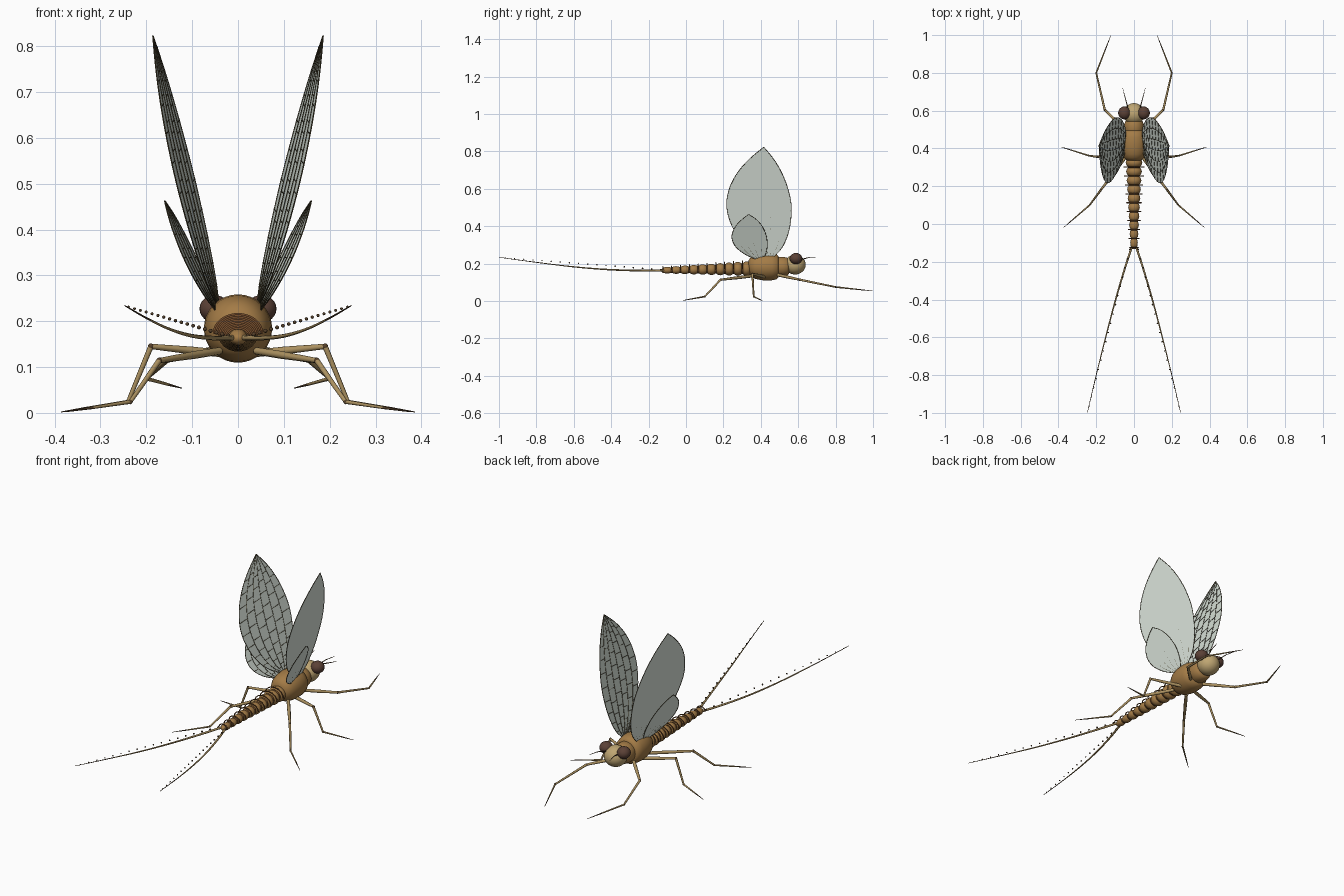
import bpy, bmesh, math
from mathutils import Vector

if "Cube" in bpy.data.objects:
    bpy.data.objects.remove(bpy.data.objects["Cube"])


def material(name, rgb):
    m = bpy.data.materials.new(name)
    m.diffuse_color = (*rgb, 1)
    m.use_nodes = True
    m.node_tree.nodes["Principled BSDF"].inputs["Base Color"].default_value = m.diffuse_color
    return m


BODY = material("body brown", (0.37, 0.20, 0.062))
HEAD = material("head tan", (0.52, 0.38, 0.17))
LEG = material("leg tan", (0.42, 0.29, 0.12))
EYE = material("eye dark brown", (0.105, 0.053, 0.037))
BAND = material("band red brown", (0.18, 0.075, 0.025))
DARK = material("claw dark brown", (0.09, 0.05, 0.022))
VEIN = material("vein dark olive", (0.085, 0.068, 0.032))
FILM = material("wing grey green", (0.73, 0.80, 0.73))


def finish(name, bm, mat, smooth=True):
    bmesh.ops.recalc_face_normals(bm, faces=bm.faces)
    me = bpy.data.meshes.new(name)
    bm.to_mesh(me)
    bm.free()
    me.materials.append(mat)
    ob = bpy.data.objects.new(name, me)
    bpy.context.collection.objects.link(ob)
    for p in me.polygons:
        p.use_smooth = smooth
    return ob


def ellipsoid(name, loc, size, mat, seg=24):
    bm = bmesh.new()
    bmesh.ops.create_uvsphere(bm, u_segments=seg, v_segments=seg // 2, radius=1)
    for v in bm.verts:
        v.co = Vector(loc) + Vector(a * b for a, b in zip(v.co, size))
    return finish(name, bm, mat)


def lathe(name, profile, zc, mat, seg=32, flat=1.0):
    """Closed body of rings along y; profile rows are (y, radius)."""
    bm = bmesh.new()
    rings = []
    for y, r in profile:
        rings.append([bm.verts.new((r * math.cos(a), y, zc + flat * r * math.sin(a)))
                      for a in (2 * math.pi * i / seg for i in range(seg))])
    for a, b in zip(rings, rings[1:]):
        for i in range(seg):
            j = (i + 1) % seg
            bm.faces.new((a[i], a[j], b[j], b[i]))
    bm.faces.new(rings[0])
    bm.faces.new(rings[-1])
    return finish(name, bm, mat)


def tubes(name, paths, depth, mat, res=2):
    """Tapered tubes; every path is a list of (point, radius factor)."""
    cu = bpy.data.curves.new(name, 'CURVE')
    cu.dimensions = '3D'
    cu.bevel_depth = depth
    cu.bevel_resolution = res
    cu.use_fill_caps = True
    for path in paths:
        sp = cu.splines.new('POLY')
        sp.points.add(len(path) - 1)
        for q, (p, r) in zip(sp.points, path):
            q.co = (*p, 1)
            q.radius = r
    cu.materials.append(mat)
    ob = bpy.data.objects.new(name, cu)
    bpy.context.collection.objects.link(ob)
    bpy.ops.object.select_all(action='DESELECT')
    ob.select_set(True)
    bpy.context.view_layer.objects.active = ob
    bpy.ops.object.convert(target='MESH')
    return ob


def smooth_row(rows, t):
    """Catmull-Rom sample of a table, t in 0..1."""
    f = t * (len(rows) - 1)
    i = min(int(f), len(rows) - 2)
    f -= i
    a, b, c, d = (Vector(rows[max(0, min(k, len(rows) - 1))]) for k in range(i - 1, i + 3))
    return 0.5 * (2 * b + (c - a) * f + (2 * a - 5 * b + 4 * c - d) * f * f
                  + (3 * b - a - 3 * c + d) * f ** 3)


# Thorax and collar
lathe("thorax", [(0.335, 0.035), (0.35, 0.054), (0.37, 0.065), (0.40, 0.072), (0.43, 0.0745),
                 (0.46, 0.073), (0.485, 0.067), (0.495, 0.055)], 0.184, BODY)
lathe("collar", [(0.485, 0.048), (0.495, 0.052), (0.52, 0.052), (0.54, 0.048), (0.55, 0.04)],
      0.184, BODY)

# Abdomen beads, a dark groove ring in each seam and a raised arc over its top
N = 10
arcs = []
for i in range(N):
    t = i / (N - 1)
    y, z = 0.325 - 0.425 * t, 0.173 - 0.008 * t
    r = 0.044 - 0.024 * t
    ellipsoid(f"abdomen_segment_{i + 1}", (0, y, z), (r, 0.031, r * 0.9), BODY)
    s = y - 0.0236
    if i < N - 1:
        lathe(f"abdomen_groove_{i + 1}", [(s - 0.004, 0.72 * r), (s + 0.004, 0.75 * r)],
              z, BAND, 24, 0.9)
    arcs.append([((1.2 * r * math.cos(a), s, z + 0.97 * r * math.sin(a)), 1)
                 for a in (math.pi * k / 16 for k in range(17))])
tubes("abdomen_bands", arcs, 0.0027, BAND, 1)
ellipsoid("abdomen_tip", (0, -0.115, 0.163), (0.016, 0.018, 0.014), BODY)

# Head
ellipsoid("head", (0, 0.583, 0.195), (0.056, 0.057, 0.053), HEAD, 32)
tubes("mouth_line", [[((0.02 * s, 0.634 - 0.006 * s * s, 0.184 - 0.006 * (1 - s * s)), 1)
                      for s in (-1, -0.5, 0, 0.5, 1)]], 0.0018, DARK, 1)

# Leg joints: hip, knee, ankle, toe
LEGS = {
    "front": [(0.04, 0.49, 0.14), (0.155, 0.605, 0.115), (0.20, 0.80, 0.075), (0.123, 0.997, 0.054)],
    "middle": [(0.04, 0.42, 0.13), (0.19, 0.355, 0.145), (0.24, 0.362, 0.024), (0.386, 0.408, 0.002)],
    "hind": [(0.04, 0.36, 0.135), (0.172, 0.185, 0.114), (0.235, 0.10, 0.024), (0.372, -0.018, 0.003)],
}
# Wing outline rows (z, trailing y, leading y), x slope by height, x slope by depth, columns, rows
WINGS = {
    "fore": ([(0.225, 0.44, 0.455), (0.28, 0.345, 0.51), (0.35, 0.277, 0.543), (0.43, 0.234, 0.56),
              (0.52, 0.217, 0.562), (0.61, 0.235, 0.542), (0.69, 0.278, 0.51), (0.76, 0.34, 0.468),
              (0.822, 0.414, 0.417)], 0.234, 0.12, 6, 11),
    "hind": ([(0.217, 0.39, 0.405), (0.25, 0.315, 0.426), (0.295, 0.262, 0.434), (0.345, 0.245, 0.43),
              (0.395, 0.262, 0.41), (0.435, 0.298, 0.378), (0.462, 0.333, 0.337)], 0.44, 0.15, 5, 6),
}


def wing(name, side, rows, lean, twist, cols, bands):
    def point(u, v, lift=0.0):
        z, y0, y1 = smooth_row(rows, u)
        y = y0 + (y1 - y0) * v
        x = 0.05 + (z - 0.235) * lean + (0.40 - y) * twist - lift
        return Vector((side * x, y, z))

    # Membrane sheet
    bm = bmesh.new()
    nu, nv = 36, 10
    grid = [[bm.verts.new(point(i / nu, j / nv)) for j in range(nv + 1)] for i in range(nu + 1)]
    for i in range(nu):
        for j in range(nv):
            bm.faces.new((grid[i][j], grid[i][j + 1], grid[i + 1][j + 1], grid[i + 1][j]))
    finish(name + "_membrane", bm, FILM)

    # Rim, lengthwise veins and staggered cross veins on the inner face
    rim = [(point(i / nu, 0), 1) for i in range(nu + 1)]
    rim += [(point(i / nu, 1), 1) for i in range(nu, -1, -1)]
    tubes(name + "_rim", [rim], 0.0016, VEIN, 1)
    lift = 0.0011
    veins = [[(point(i / nu, c / cols, lift), 1.25 - 0.5 * i / nu) for i in range(nu + 1)]
             for c in range(1, cols)]
    for c in range(cols):
        for b in range(1, bands):
            u = (b + (0.25 if c % 2 else -0.15)) / bands
            veins.append([(point(u, c / cols, lift), 1),
                          (point(u + 0.01, (c + 1) / cols, lift), 1)])
    tubes(name + "_veins", veins, 0.00105, VEIN, 1)


for side, tag in ((-1, "left"), (1, "right")):
    def m(p):
        return Vector((side * p[0], p[1], p[2]))

    # Eyes and antennae
    ellipsoid(f"{tag}_eye", m((0.051, 0.588, 0.227)), (0.033, 0.034, 0.030), EYE)
    tubes(f"{tag}_antenna", [[(m((0.032, 0.615, 0.222)), 1), (m((0.046, 0.665, 0.235)), 0.7),
                              (m((0.060, 0.72, 0.236)), 0.25)]], 0.003, DARK, 1)

    # Legs
    for leg, pts in LEGS.items():
        a, b, c, d = map(m, pts)
        mid = c.lerp(d, 0.6)
        tubes(f"{tag}_{leg}_leg", [[(a, 1.2), (a.lerp(b, 0.4), 1.25), (b, 0.85)],
                                   [(b, 0.9), (c, 0.65)], [(c, 0.65), (mid, 0.45)]], 0.0068, LEG)
        tubes(f"{tag}_{leg}_claw", [[(mid, 0.46), (d, 0.15)]], 0.0068, DARK)
        for joint, r in ((b, 0.0068), (c, 0.0052)):
            ellipsoid(f"{tag}_{leg}_joint", joint, (r, r, r), DARK, 10)

    # Wings
    for w, spec in WINGS.items():
        wing(f"{tag}_{w}_wing", side, *spec)

    # Tail filament with a row of beads above it
    tail = [(0.008, -0.11, 0.164), (0.05, -0.24, 0.163), (0.10, -0.41, 0.168),
            (0.15, -0.60, 0.183), (0.20, -0.80, 0.207), (0.247, -0.999, 0.234)]
    path = [(m(smooth_row(tail, i / 30)), 1 - 0.8 * i / 30) for i in range(31)]
    tubes(f"{tag}_tail", [path[:24]], 0.006, LEG)
    tubes(f"{tag}_tail_end", [path[23:]], 0.006, DARK)
    for i in range(18):
        t = (i + 0.5) / 18
        r = 0.005 - 0.002 * t
        ellipsoid(f"{tag}_tail_bead", m((0.015 + 0.23 * t, -0.11 - 0.88 * t, 0.166 + 0.067 * t)),
                  (r, r, r), DARK, 8)
